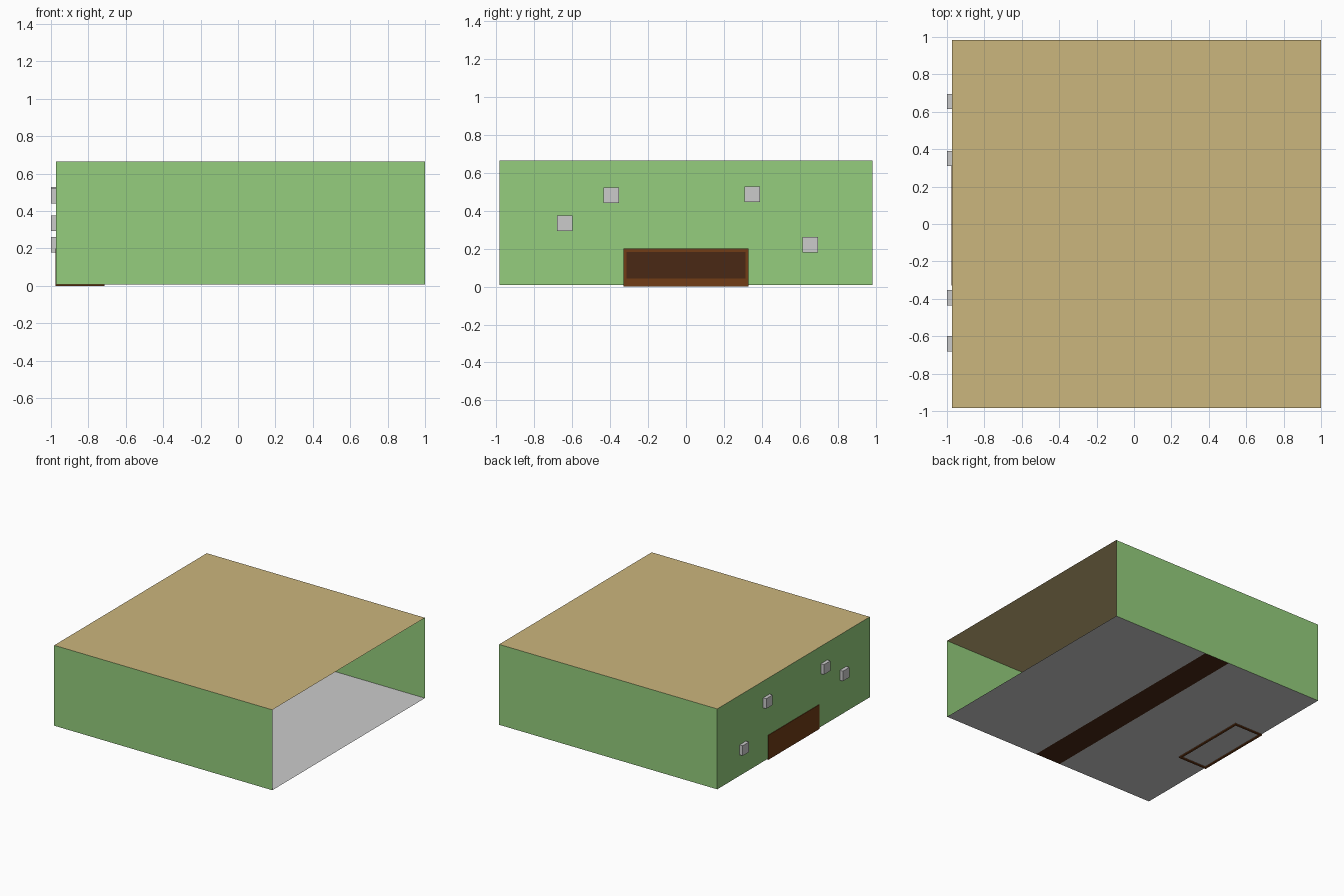
import bpy, bmesh
from mathutils import Vector

if "Cube" in bpy.data.objects:
    bpy.data.objects.remove(bpy.data.objects["Cube"])


def material(name, rgb):
    # sRGB 0-255 to linear
    m = bpy.data.materials.new(name)
    m.diffuse_color = [(c / 255) ** 2.2 for c in rgb] + [1]
    m.use_nodes = True
    m.node_tree.nodes["Principled BSDF"].inputs["Base Color"].default_value = m.diffuse_color
    return m


green = material("green_paint", (147, 204, 124))
tan = material("tan_ceiling", (202, 180, 124))
brown = material("brown_wood", (112, 62, 28))
dark = material("dark_wood", (75, 45, 27))


def build(name, bm, mat):
    bmesh.ops.remove_doubles(bm, verts=bm.verts, dist=1e-5)
    me = bpy.data.meshes.new(name)
    bm.to_mesh(me)
    bm.free()
    ob = bpy.data.objects.new(name, me)
    bpy.context.collection.objects.link(ob)
    if mat:
        me.materials.append(mat)
    return ob


def quads(name, faces, mat=None):
    bm = bmesh.new()
    for f in faces:
        bm.faces.new([bm.verts.new(p) for p in f])
    return build(name, bm, mat)


def boxes(name, spans, mat=None):
    bm = bmesh.new()
    for lo, hi in spans:
        lo, hi = Vector(lo), Vector(hi)
        geo = bmesh.ops.create_cube(bm, size=1)
        for v in geo["verts"]:
            v.co = (lo + hi) / 2 + v.co * (hi - lo)
    me = bpy.data.meshes.new(name)
    bm.to_mesh(me)
    bm.free()
    ob = bpy.data.objects.new(name, me)
    bpy.context.collection.objects.link(ob)
    if mat:
        me.materials.append(mat)
    return ob


X0, X1, Y, Z0, Z1 = -0.972, 1.0, 0.985, 0.008, 0.665


def flat(xa, xb, z):
    return [(xa, -Y, z), (xb, -Y, z), (xb, Y, z), (xa, Y, z)]


# Room shell: three thin walls, open on the +x side
path = [(X1, Y), (X0, Y), (X0, -Y), (X1, -Y)]
quads("walls", [[(*a, Z0), (*b, Z0), (*b, Z1), (*a, Z1)]
                for a, b in zip(path, path[1:])], green)
quads("ceiling", [flat(X0, X1, Z1)], tan)

# Floor with a dark strip across the middle
quads("floor", [flat(X0, -0.1, Z0), flat(0.13, X1, Z0)])
quads("floor_strip", [flat(-0.1, 0.13, Z0)], dark)

# Small grey blocks set through the end wall
for i, (y, z) in enumerate([(-0.64, 0.335), (-0.395, 0.482), (0.35, 0.488), (0.655, 0.22)]):
    boxes(f"wall_block_{i + 1}", [((-1.0, y - 0.041, z - 0.041), (-0.944, y + 0.041, z + 0.041))])

# Wooden counter against the end wall: open-bottomed frame and dark front
xa, xb, w, h, t = -0.976, -0.715, 0.33, 0.2, 0.017
boxes("counter_frame", [
    ((xa, -w, 0), (xa + t, w, h)),
    ((xa + t, -w, 0), (xb, -w + t, h)),
    ((xa + t, w - t, 0), (xb, w, h)),
    ((xa + t, -w + t, h - t), (xb, w - t, h)),
    ((xb - t, -w + t, 0), (xb, w - t, 0.042)),
], brown)
boxes("counter_front", [((xb - t, -w + t, 0.042), (xb - 0.005, w - t, h - t))], dark)
